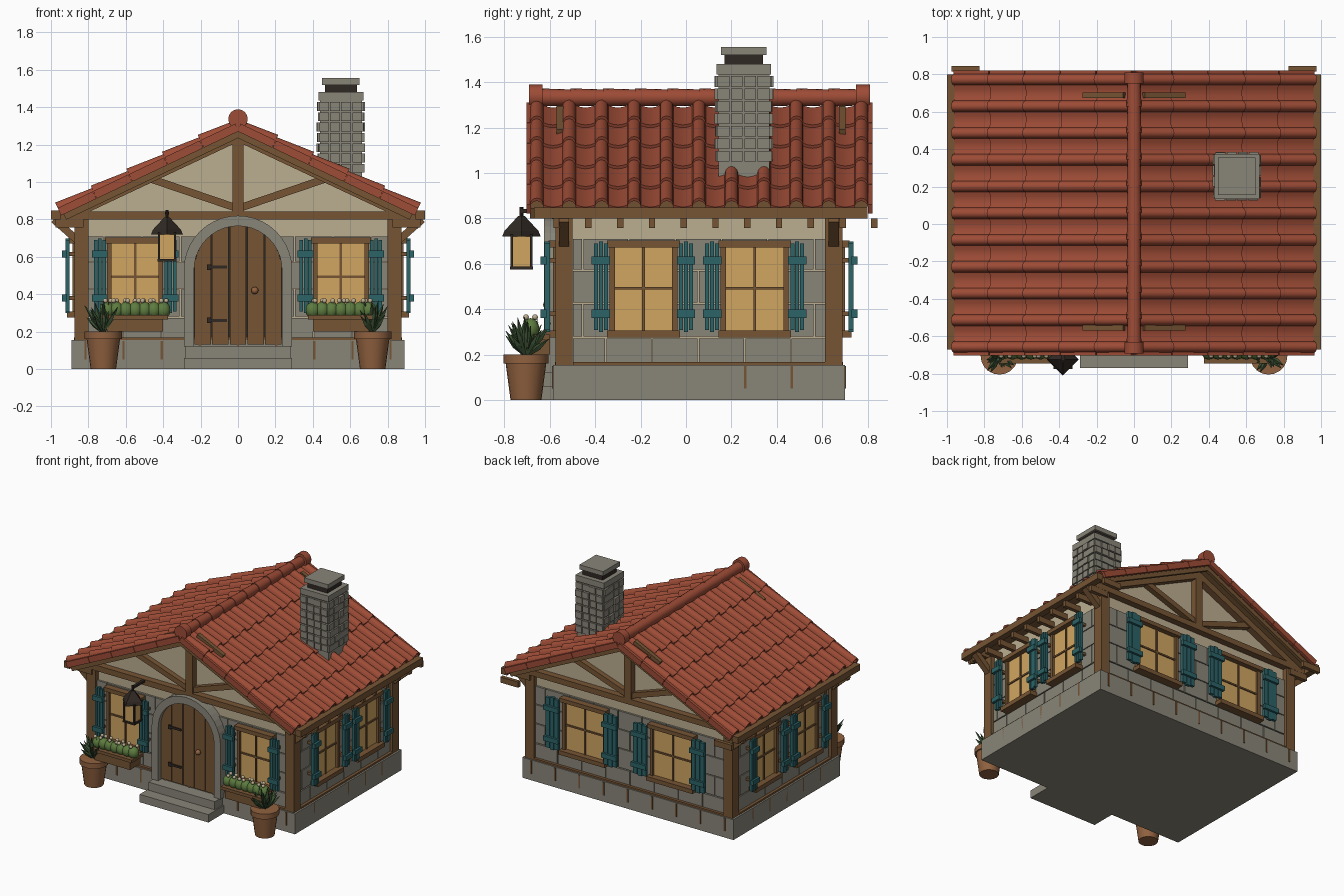
import bpy, bmesh, math, random
from mathutils import Matrix, Vector

random.seed(4)
if "Cube" in bpy.data.objects:
    bpy.data.objects.remove(bpy.data.objects["Cube"])


def material(name, r, g, b):
    m = bpy.data.materials.new(name)
    m.use_nodes = True
    m.diffuse_color = (r, g, b, 1)
    m.node_tree.nodes["Principled BSDF"].inputs["Base Color"].default_value = (r, g, b, 1)
    return m


STONE = material("grey stone", .25, .237, .19)
PLASTER = material("cream plaster", .50, .42, .28)
WOOD = material("brown wood", .18, .09, .035)
TILE = material("red roof tile", .34, .072, .037)
TEAL = material("teal paint", .025, .125, .135)
AMBER = material("amber glass", .64, .38, .12)
IRON = material("dark iron", .03, .022, .017)
GREEN = material("leaf green", .11, .2, .05)
DARK_GREEN = material("dark leaf green", .045, .085, .035)
CLAY = material("terracotta", .28, .12, .05)
I = Matrix.Identity(4)


class Part:
    """Collects solids of one material into one object."""

    def __init__(self, name, mat):
        self.name, self.mat, self.bm = name, mat, bmesh.new()

    def box(self, x0, x1, y0, y1, z0, z1, M=I):
        mid = Matrix.Translation(((x0 + x1) / 2, (y0 + y1) / 2, (z0 + z1) / 2))
        size = Matrix.Diagonal((x1 - x0, y1 - y0, z1 - z0, 1))
        bmesh.ops.create_cube(self.bm, size=1, matrix=M @ mid @ size)

    def beam(self, x0, z0, x1, z1, thick, y0, y1):
        d = Vector((x1 - x0, z1 - z0))
        M = Matrix.Translation((x0, 0, z0)) @ Matrix.Rotation(-math.atan2(d.y, d.x), 4, 'Y')
        self.box(0, d.length, y0, y1, -thick / 2, thick / 2, M)

    def rod(self, a, b, r1, r2, sides=12, turn=0):
        a, b = Vector(a), Vector(b)
        M = (Matrix.Translation((a + b) / 2) @ (b - a).to_track_quat('Z', 'Y').to_matrix().to_4x4()
             @ Matrix.Rotation(turn, 4, 'Z'))
        bmesh.ops.create_cone(self.bm, cap_ends=True, segments=sides, radius1=r1, radius2=r2,
                              depth=(b - a).length, matrix=M)

    def ball(self, c, r, sz=1):
        M = Matrix.Translation(c) @ Matrix.Diagonal((1, 1, sz, 1))
        bmesh.ops.create_icosphere(self.bm, subdivisions=2, radius=r, matrix=M)

    def prism(self, pts, y0, y1):
        rings = [[self.bm.verts.new((x, y, z)) for x, z in pts] for y in (y0, y1)]
        for ring in rings:
            self.bm.faces.new(ring)
        self.bridge(*rings)

    def bridge(self, a, b):
        for i in range(len(a)):
            j = (i + 1) % len(a)
            self.bm.faces.new((a[i], a[j], b[j], b[i]))

    def done(self, smooth=False):
        bmesh.ops.recalc_face_normals(self.bm, faces=self.bm.faces)
        me = bpy.data.meshes.new(self.name)
        self.bm.to_mesh(me)
        self.bm.free()
        me.materials.append(self.mat)
        ob = bpy.data.objects.new(self.name, me)
        bpy.context.collection.objects.link(ob)
        if smooth:
            bpy.ops.object.select_all(action='DESELECT')
            ob.select_set(True)
            bpy.context.view_layer.objects.active = ob
            bpy.ops.object.shade_smooth_by_angle(angle=math.radians(40))


# Wall frames: local x runs along the wall, local -y points outward
CY = .0575


def wall_frame(x, y, degrees):
    return Matrix.Translation((x, y, 0)) @ Matrix.Rotation(math.radians(degrees), 4, 'Z')


front, back = wall_frame(0, -.555, 0), wall_frame(0, .67, 180)
right, left = wall_frame(.855, CY, 90), wall_frame(-.855, CY, -90)
walls = ((front, .80), (back, .80), (right, .555), (left, .555))

# Plinth, plaster core and stone courses
plinth = Part("plinth", STONE)
plinth.box(-.89, .89, -.585, .70, 0, .155)
core = Part("plaster_walls", PLASTER)
core.prism([(-.84, .12), (.84, .12), (.84, .84), (0, 1.24), (-.84, .84)], -.54, .655)
blocks, joints = Part("stone_courses", STONE), Part("plinth_joints", WOOD)
for M, half in walls:
    joints.box(-half, half, -.022, 0, .155, .168, M)
    for k in range(-4, 5):
        if abs(k * .204) < half + .05:
            joints.box(k * .204 - .006, k * .204 + .006, -.035, 0, .05, .15, M)
    for row, (z0, z1) in enumerate(((.16, .272), (.28, .424), (.43, .569), (.575, .71))):
        start = -1.02 - .102 * (row % 2)
        for k in range(12):
            a, b = max(start + k * .204, -half), min(start + k * .204 + .198, half)
            if b - a > .02:
                blocks.box(a, b, 0, .02, z0, z1, M)
for p in (plinth, core, blocks, joints):
    p.done()

# Timber frame: posts, brackets, eave plates, rafter tails, gable trusses
frame = Part("timber_frame", WOOD)
for s in (-1, 1):
    for y0, y1 in ((-.575, -.50), (.612, .69)):
        frame.box(min(s * .80, s * .875), max(s * .80, s * .875), y0, y1, .12, .80)
        frame.beam(s * .86, .69, s * .985, .80, .04, y0 + .015, y1 - .015)
    frame.box(s * .975 - .025, s * .975 + .025, -.67, .80, .80, .848)
    for k in range(11):
        y = -.57 + k * .14
        frame.box(s * .9 - .075, s * .9 + .075, y - .014, y + .014, .757, .80)
for y0, y1 in ((-.59, -.53), (.645, .705)):
    frame.box(-.98, .98, y0, y1, .80, .843)
    frame.box(-.03, .03, y0, y1, .84, 1.26)
    for s in (-1, 1):
        frame.beam(s * .02, .865, s * .52, 1.035, .04, y0 + .01, y1 - .01)
        frame.beam(0, 1.245, s * .9, .822, .055, y0, y1)
frame.done()

# Roof: each slope frame has x down the slope and z along its normal
ANGLE, ROWS = math.radians(25.4), 5
STEP = 1.055 / ROWS
c, sn = math.cos(ANGLE), math.sin(ANGLE)
profile = [(-.70, .012)]
for k in range(11):
    y = CY + .143 * (k - 5)
    profile += [(y - .03 * math.cos(math.pi * j / 6), .012 + .034 * math.sin(math.pi * j / 6)) for j in range(7)]
    if k < 10:
        profile += [(y + .03 + .083 * t, .012 - .01 * math.sin(math.pi * t)) for t in (.25, .5, .75)]
profile.append((.82, .012))
outline = profile + [(y, n - .014) for y, n in reversed(profile)]

deck, tiles, rakes = Part("roof_deck", WOOD), Part("roof_tiles", TILE), Part("rake_tiles", TILE)
for s in (-1, 1):
    M = Matrix(((s * c, 0, s * sn, 0), (0, 1, 0, 0), (-sn, 0, c, 1.29), (0, 0, 0, 1)))
    deck.box(0, 1.035, -.68, .80, -.02, -.002, M)
    for y in (-.675, .785):
        deck.box(0, 1.04, y - .012, y + .012, -.05, 0, M)
    for y in (-.555, .688):
        deck.box(.05, .29, y - .015, y + .015, -.02, .03, M)
    for r in range(ROWS):
        a0, a1 = r * STEP, (r + 1) * STEP
        rings = [[tiles.bm.verts.new(M @ Vector((a, y, n + lift))) for y, n in outline]
                 for a, lift in ((max(a0 - .02, 0), -.004), (a1, .012))]
        tiles.bridge(*rings)
        count = len(profile)
        for ring in rings:
            for i in range(count - 1):
                tiles.bm.faces.new((ring[i], ring[i + 1], ring[-i - 2], ring[-i - 1]))
        for y in (-.692, .812):
            rakes.box(a0 + .004, a1, y - .01, y + .01, -.018, .026, M)
deck.done()
tiles.done(True)
rakes.done()

ridge = Part("ridge_tiles", TILE)
for k in range(10):
    y = -.65 + k * .142
    ridge.rod((0, y, 1.333), (0, y + .15, 1.333), .040, .035, 16)
for y in (-.692, .75):
    ridge.rod((0, y, 1.337), (0, y + .06, 1.337), .052, .052, 16)
ridge.done(True)

# Chimney
chimney = Part("chimney", STONE)


def square(part, half, z0, z1):
    part.box(.55 - half, .55 + half, .255 - half, .255 + half, z0, z1)


square(chimney, .112, .97, 1.44)
square(chimney, .12, 1.435, 1.48)
square(chimney, .10, 1.52, 1.555)
for q in range(4):
    M = Matrix.Translation((.55, .255, 0)) @ Matrix.Rotation(q * math.pi / 2, 4, 'Z')
    for row in range(7):
        for col in range(4):
            u, z, out = -.116 + col * .059, 1.05 + row * .055, random.uniform(.12, .13)
            chimney.box(u, u + .052, -out, -.10, z, z + .047, M)
chimney.done()
neck = Part("chimney_neck", IRON)
square(neck, .085, 1.47, 1.525)
neck.done()

# Windows with shutters
glass, casing, shutters = Part("window_glass", AMBER), Part("window_frames", WOOD), Part("shutters", TEAL)


def window(M, u, w, sw):
    h, z0, z1 = w / 2, .295, .68
    glass.box(u - h, u + h, -.012, .01, z0, z1, M)
    for s in (-1, 1):
        x = u + s * (h + .008)
        casing.box(x - .012, x + .012, -.03, 0, z0, z1, M)
        x = u + s * (h + .025 + sw / 2)
        for i in (-1, 0, 1):
            drop = .008 * (i != 0)
            shutters.box(x + i * sw / 3 - sw / 6 + .002, x + i * sw / 3 + sw / 6 - .002,
                         -.068, -.045, .30 + drop, .698 - drop, M)
        for z in (.38, .615):
            shutters.box(x - sw / 2 - .008, x + sw / 2 + .008, -.085, -.06, z - .018, z + .018, M)
            casing.box(x - .01, x + .01, -.05, 0, z - .01, z + .01, M)
    casing.box(u - h - .03, u + h + .03, -.05, 0, z1 - .008, z1 + .022, M)
    casing.box(u - h - .03, u + h + .03, -.06, 0, z0 - .02, z0 + .012, M)
    casing.box(u - .006, u + .006, -.02, 0, z0, z1, M)
    casing.box(u - h, u + h, -.02, 0, .487, .499, M)


for s in (-1, 1):
    window(front, s * .55, .26, .068)
    window(back, s * .37, .33, .11)
    window(right, s * .245, .26, .065)
    window(left, s * .245, .26, .065)
for p in (glass, casing, shutters):
    p.done()

# Arched doorway and steps
R, SPRING = .235, .53


def arch(r):
    curve = [(r * math.cos(math.pi * i / 20), SPRING + r * math.sin(math.pi * i / 20)) for i in range(21)]
    return [(r, .12)] + curve + [(-r, .12)]


surround = Part("door_surround", STONE)
surround.prism(arch(.29) + arch(R)[::-1], -.625, -.53)
surround.done()
backing = Part("door_backing", IRON)
backing.prism(arch(R), -.575, -.54)
backing.done()
door = Part("door_planks", WOOD)
for k in range(5):
    a, b = -R + k * .094 + .003, -R + (k + 1) * .094 - .003
    xs = [a + (b - a) * i / 6 for i in range(7)]
    top = [(x, SPRING + math.sqrt(max(R * R - x * x, 0))) for x in xs]
    door.prism([(b, .13), (a, .13)] + top, -.595, -.56)
door.done()
knob = Part("door_knob", CLAY)
knob.ball((.09, -.61, .42), .02)
knob.done(True)
hinges = Part("door_hinges", IRON)
for z in (.26, .545):
    hinges.box(-.16, -.06, -.603, -.59, z - .008, z + .008)
    hinges.box(-.165, -.145, -.606, -.59, z - .015, z + .015)
hinges.done()
steps = Part("door_steps", STONE)
steps.box(-.29, .29, -.77, -.55, 0, .06)
steps.box(-.28, .28, -.68, -.55, .05, .122)
steps.done()

# Hanging lantern
LX, LY = -.38, -.725
lantern = Part("lantern_frame", IRON)
lantern.rod((LX, LY, .72), (LX, LY, .745), .085, .075, 4, 0)
lantern.rod((LX, LY, .745), (LX, LY, .81), .075, .015, 4, 0)
lantern.rod((LX, LY, .80), (LX, LY, .85), .008, .008, 8)
lantern.box(LX - .01, LX + .01, LY, -.55, .825, .842)
lantern.box(LX - .05, LX + .05, LY - .05, LY + .05, .575, .588)
for sx in (-1, 1):
    for sy in (-1, 1):
        x, y = LX + sx * .043, LY + sy * .043
        lantern.box(x - .006, x + .006, y - .006, y + .006, .58, .73)
lantern.done()
lamp = Part("lantern_glass", AMBER)
lamp.box(LX - .04, LX + .04, LY - .04, LY + .04, .585, .725)
lamp.done()

# Flower boxes and potted plants
planter, bushes = Part("flower_boxes", WOOD), Part("box_plants", GREEN)
blossom, pots, leaves = Part("blossoms", PLASTER), Part("plant_pots", CLAY), Part("pot_leaves", DARK_GREEN)
for s in (-1, 1):
    x = s * .55
    planter.box(x - .15, x + .15, -.73, -.60, .20, .27)
    planter.box(x - .175, x + .175, -.745, -.60, .265, .288)
    for k in range(7):
        bx = x - .15 + k * .05
        bushes.ball((bx, -.685, .315), .04, 1.15)
        for j in (0, 1):
            blossom.ball((bx + random.uniform(-.02, .02), -.705 + j * .04, .365), .013)
    x, y = s * .72, -.705
    pots.rod((x, y, 0), (x, y, .165), .068, .09, 20)
    pots.rod((x, y, .16), (x, y, .20), .10, .10, 20)
    for k in range(26):
        a, spread = k * 2.4, .03 + .085 * ((k * 7) % 13) / 12
        tip = Vector((x + spread * math.cos(a), y + spread * math.sin(a), .375 - spread * random.uniform(.3, 1)))
        root = Vector((x, y, .19))
        mid = root.lerp(tip, .55)
        leaves.rod(root, mid, .004, .014, 4)
        leaves.rod(mid, tip, .014, .001, 4)
planter.done()
leaves.done()
for p in (bushes, blossom, pots):
    p.done(True)
